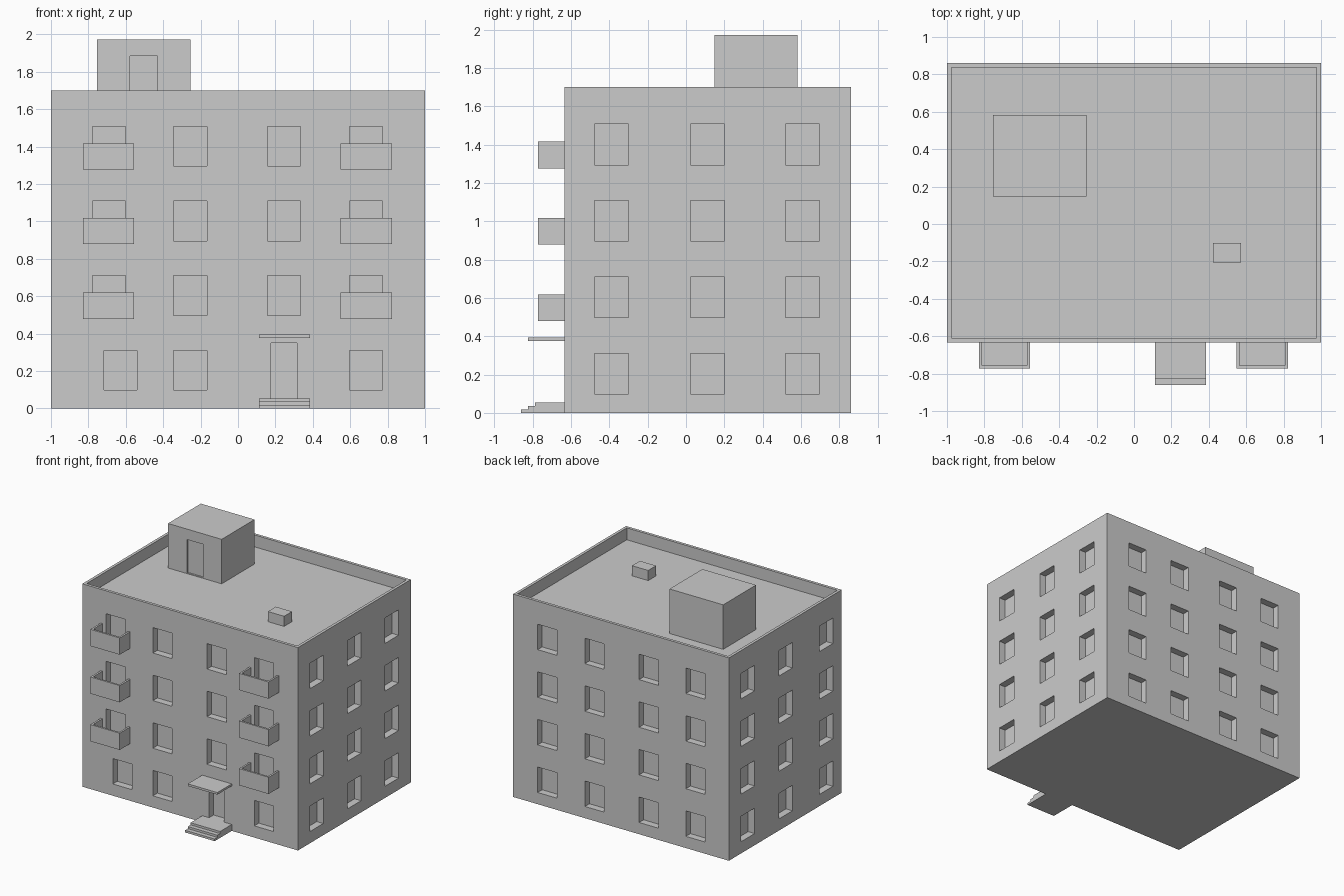
import bpy
import bmesh
from mathutils import Matrix, Vector

old = bpy.data.objects.get("Cube")
if old:
    bpy.data.objects.remove(old, do_unlink=True)

# Single plain grey for the whole building
grey = bpy.data.materials.new("plain_grey")
grey.use_nodes = True
colour = (0.6, 0.6, 0.6, 1.0)
grey.diffuse_color = colour
grey.node_tree.nodes["Principled BSDF"].inputs["Base Color"].default_value = colour


def build(name, boxes):
    """One object from boxes given as (x0, x1, y0, y1, z0, z1)."""
    bm = bmesh.new()
    for x0, x1, y0, y1, z0, z1 in boxes:
        centre = Vector((x0 + x1, y0 + y1, z0 + z1)) / 2
        size = Matrix.Diagonal((x1 - x0, y1 - y0, z1 - z0, 1))
        bmesh.ops.create_cube(bm, size=1, matrix=Matrix.Translation(centre) @ size)
    mesh = bpy.data.meshes.new(name)
    bm.to_mesh(mesh)
    bm.free()
    mesh.materials.append(grey)
    obj = bpy.data.objects.new(name, mesh)
    bpy.context.collection.objects.link(obj)
    return obj


def carve(obj, boxes):
    """Cut boxes out of an object and bake the result."""
    cutter = build("cutter", boxes)
    cutter.hide_render = True
    mod = obj.modifiers.new("openings", "BOOLEAN")
    mod.operation = "DIFFERENCE"
    mod.solver = "EXACT"
    mod.object = cutter
    bpy.context.view_layer.objects.active = obj
    bpy.ops.object.modifier_apply(modifier=mod.name)
    bpy.data.objects.remove(cutter, do_unlink=True)


FRONT, BACK, TOP, ROOF = -0.634, 0.86, 1.70, 1.60
STOREY, SILL, WIN_W, WIN_H = 0.399, 0.098, 0.178, 0.213
RECESS, OUT = 0.06, 0.05
RIM = 0.024

# Main block: roof well, windows on all four sides, entrance
columns = (-0.69, -0.256, 0.246, 0.684)
openings = [(-1 + RIM, 1 - RIM, FRONT + RIM, BACK - RIM, ROOF, TOP + OUT)]
for floor in range(4):
    z0 = SILL + floor * STOREY
    z1 = z0 + WIN_H
    for i, x in enumerate(columns):
        span = (x - WIN_W / 2, x + WIN_W / 2)
        openings.append((*span, BACK - RECESS, BACK + OUT, z0, z1))
        if floor == 0 and i == 2:
            continue
        shift = 0.062 if floor == 0 and i == 0 else 0
        openings.append((span[0] + shift, span[1] + shift,
                         FRONT - OUT, FRONT + RECESS, z0, z1))
    for y in (-0.388, 0.112, 0.608):
        openings.append((1 - RECESS, 1 + OUT, y - WIN_W / 2, y + WIN_W / 2, z0, z1))
    for y in (-0.428, 0.108, 0.608):
        openings.append((-1 - OUT, -1 + RECESS, y - WIN_W / 2, y + WIN_W / 2, z0, z1))
openings.append((0.176, 0.316, FRONT - OUT, FRONT + RECESS, 0.054, 0.35))
carve(build("building_walls", [(-1, 1, FRONT, BACK, 0, TOP)]), openings)

# Stairwell house on the roof with a shallow door
house = build("roof_stairwell", [(-0.753, -0.255, 0.148, 0.583, ROOF, 1.973)])
carve(house, [(-0.577, -0.43, 0.1, 0.163, ROOF + 0.004, 1.885)])

# Roof vent
build("roof_vent", [(0.422, 0.572, -0.207, -0.102, ROOF, 1.685)])

# Balconies on the outer columns of the upper floors
EDGE = -0.772
for side, x0, x1 in (("right", -0.829, -0.556), ("left", 0.549, 0.824)):
    for floor in range(1, 4):
        z0 = SILL + floor * STOREY - 0.018
        balcony = build(f"balcony_{side}_{floor}", [(x0, x1, EDGE, FRONT, z0, z0 + 0.14)])
        carve(balcony, [(x0 + 0.016, x1 - 0.016, EDGE + 0.016, FRONT + OUT,
                         z0 + 0.018, z0 + 0.2)])

# Entrance canopy and steps
build("entrance_canopy", [(0.112, 0.386, -0.825, FRONT, 0.376, 0.394)])
for step in range(3):
    build(f"entrance_step_{step + 1}",
          [(0.112, 0.386, -0.86 + 0.036 * step, FRONT, 0.018 * step, 0.018 * (step + 1))])
